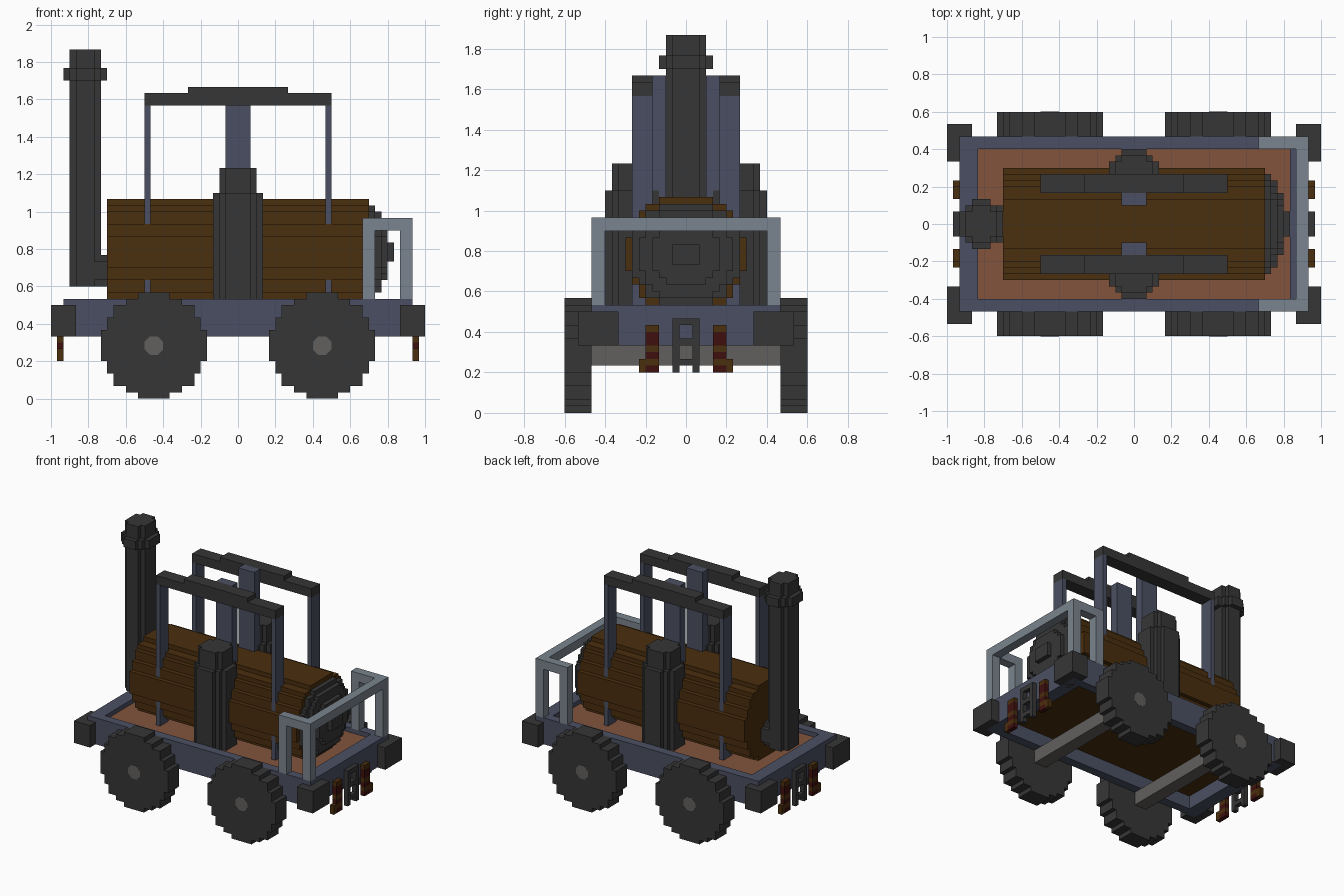
import bpy, bmesh, math
from mathutils import Vector

cube = bpy.data.objects.get("Cube")
if cube:
    bpy.data.objects.remove(cube, do_unlink=True)

U = 1 / 30  # one block; all dimensions below are in blocks


def material(name, rgb):
    lin = [((c / 255 + 0.055) / 1.055) ** 2.4 for c in rgb]
    m = bpy.data.materials.new(name)
    m.use_nodes = True
    m.diffuse_color = (*lin, 1)
    m.node_tree.nodes["Principled BSDF"].inputs["Base Color"].default_value = (*lin, 1)
    return m


IRON = material("dark iron", (54, 54, 54))
BLUE = material("slate blue", (75, 79, 98))
WOOD = material("dark brown", (74, 46, 14))
CLAY = material("orange brown", (130, 84, 60))
STEEL = material("light steel", (122, 132, 142))
AXLE = material("axle grey", (98, 96, 93))
RED = material("dark red", (62, 16, 14))


def add_box(bm, x0, x1, y0, y1, z0, z1):
    v = bmesh.ops.create_cube(bm, size=1)["verts"]
    for p in v:
        p.co = Vector((x1 if p.co.x > 0 else x0,
                       y1 if p.co.y > 0 else y0,
                       z1 if p.co.z > 0 else z0))


def finish(name, bm, mat):
    bmesh.ops.scale(bm, vec=(U, U, U), verts=bm.verts)
    bmesh.ops.recalc_face_normals(bm, faces=bm.faces)
    me = bpy.data.meshes.new(name)
    bm.to_mesh(me)
    bm.free()
    me.materials.append(mat)
    ob = bpy.data.objects.new(name, me)
    bpy.context.collection.objects.link(ob)
    return ob


def boxes(name, mat, *dims):
    bm = bmesh.new()
    for d in dims:
        add_box(bm, *d)
    return finish(name, bm, mat)


def stepped(halves):
    """Stepped outline, one half width per row, centred on the origin."""
    n = len(halves)
    side = []
    for j, h in enumerate(halves):
        for p in ((h, j - n / 2), (h, j + 1 - n / 2)):
            if side and side[-1] == p:
                continue
            # drop collinear points
            if len(side) > 1 and side[-1][0] == side[-2][0] == p[0]:
                side[-1] = p
            else:
                side.append(p)
    return side + [(-a, b) for a, b in reversed(side)]


def prism(name, mat, outline, axis, centre, start, end):
    """Extrude an outline along an axis; centre is given in the two other axes."""
    place = {"x": lambda a, b, t: (t, centre[0] + a, centre[1] + b),
             "y": lambda a, b, t: (centre[0] + a, t, centre[1] + b),
             "z": lambda a, b, t: (centre[0] + b, centre[1] + a, t)}[axis]
    bm = bmesh.new()
    face = bm.faces.new([bm.verts.new(place(a, b, start)) for a, b in outline])
    top = bmesh.ops.extrude_face_region(bm, geom=[face])["geom"]
    move = Vector(place(0, 0, end)) - Vector(place(0, 0, start))
    bmesh.ops.translate(bm, vec=move, verts=[v for v in top if isinstance(v, bmesh.types.BMVert)])
    return finish(name, bm, mat)


def round_rows(radius, k):
    return [round(math.sqrt(radius ** 2 - j * j)) for j in range(-k, k + 1)]


# Chassis rim, floor and boards
boxes("chassis_frame", BLUE,
      (-28, 28, 12, 14, 10, 16), (-28, 28, -14, -12, 10, 16),
      (-28, -25, -12, 12, 10, 16), (25, 28, -12, 12, 10, 16))
boxes("floor_underside", WOOD, (-25, 25, -12, 12, 13, 14.8))
boxes("floor_boards", CLAY, (-25, 25, -12, 12, 14.8, 15))

# Wheels, axles and hubs
wheel = stepped([math.floor(math.sqrt(8.5 ** 2 - k * k)) + 0.5 for k in range(-8, 9)])
hub = [(1.5 * math.cos(math.radians(22.5 + 45 * i)) * 1.08,
        1.5 * math.sin(math.radians(22.5 + 45 * i)) * 1.08) for i in range(8)]
for xn, x in (("rear", -13.5), ("fore", 13.5)):
    boxes(xn + "_axle", AXLE, (x - 1.5, x + 1.5, -14.2, 14.2, 7, 10))
    for yn, s in (("left", 1), ("right", -1)):
        prism(f"{xn}_{yn}_wheel", IRON, wheel, "y", (x, 8.5), 14 * s, 18 * s)
        prism(f"{xn}_{yn}_hub", AXLE, hub, "y", (x, 8.5), 17.5 * s, 18.04 * s)

# Boiler with stepped nose
boiler_z = 23.5
prism("boiler", WOOD, stepped(round_rows(9, 8)), "x", (0, boiler_z), -21, 21)
for i, (r, k) in enumerate(((8.2, 7), (7, 6), (5, 4))):
    prism(f"boiler_nose_{i + 1}", IRON, stepped(round_rows(r, k)), "x",
          (0, boiler_z), 21 + i, 22 + i)
boxes("boiler_boss", IRON, (24, 25, -2, 2, 22, 25))

# Chimney with elbow and collar
pipe = stepped([2, 3, 3, 3, 2])
prism("chimney", IRON, pipe, "z", (-24.5, 0), 18, 56)
prism("chimney_elbow", IRON, pipe, "x", (0, 20.5), -24.5, -21)
prism("chimney_collar", IRON, stepped([2, 3, 4, 4, 4, 3, 2]), "z", (-24.5, 0), 51, 53)

for n, s in (("left", 1), ("right", -1)):
    # Side cylinders against the boiler
    prism(n + "_cylinder", IRON, stepped([2, 3, 4, 4, 4, 4, 3, 2]), "z", (0, 8 * s), 15, 33)
    prism(n + "_cylinder_cap", IRON, stepped([2, 3, 3, 3, 3, 2]), "z", (0, 8 * s), 33, 37)
    # Canopy rails on posts
    y0, y1 = sorted((5 * s, 8 * s))
    boxes(n + "_canopy_rail", IRON, (-15, 15, y0, y1, 47, 49), (-8, 8, y0, y1, 49, 50))
    boxes(n + "_canopy_posts", BLUE,
          (-15, -14, y0, y1, 15, 47), (14, 15, y0, y1, 15, 47))
    y0, y1 = sorted((3 * s, 5 * s))
    boxes(n + "_centre_post", BLUE, (-2, 2, y0, y1, 30, 50))

# Handrail at the nose end
rail = [(26, 28, -14, 14, 27, 29)]
for y0, y1 in ((-14, -12), (12, 14)):
    rail += [(20, 26, y0, y1, 27, 29), (20, 22, y0, y1, 16, 27), (26, 28, y0, y1, 16, 27)]
boxes("handrail", STEEL, *rail)

# Buffers, coupling and hoses at both ends
for n, e in (("fore", 1), ("rear", -1)):
    bx = sorted((26 * e, 30 * e))
    px = sorted((28 * e, 29 * e))
    boxes(n + "_buffers", IRON, (*bx, 10, 16, 10, 15), (*bx, -16, -10, 10, 15))
    boxes(n + "_coupling", IRON,
          (*px, -2, -1, 6, 14), (*px, 1, 2, 6, 14),
          (*px, -1, 1, 7, 8), (*px, -1, 1, 10, 11), (*px, -1, 1, 13, 14))
    for m, s in (("left", 1), ("right", -1)):
        inner = sorted((4 * s, 6 * s))
        foot = sorted((6 * s, 7 * s))
        boxes(f"{n}_{m}_hose_bands", WOOD,
              (*px, *inner, 12, 13), (*px, *inner, 9, 10), (*px, *inner, 7, 8),
              (*px, *foot, 6, 8))
        boxes(f"{n}_{m}_hose", RED,
              (*px, *inner, 10, 12), (*px, *inner, 8, 9), (*px, *inner, 6, 7))
